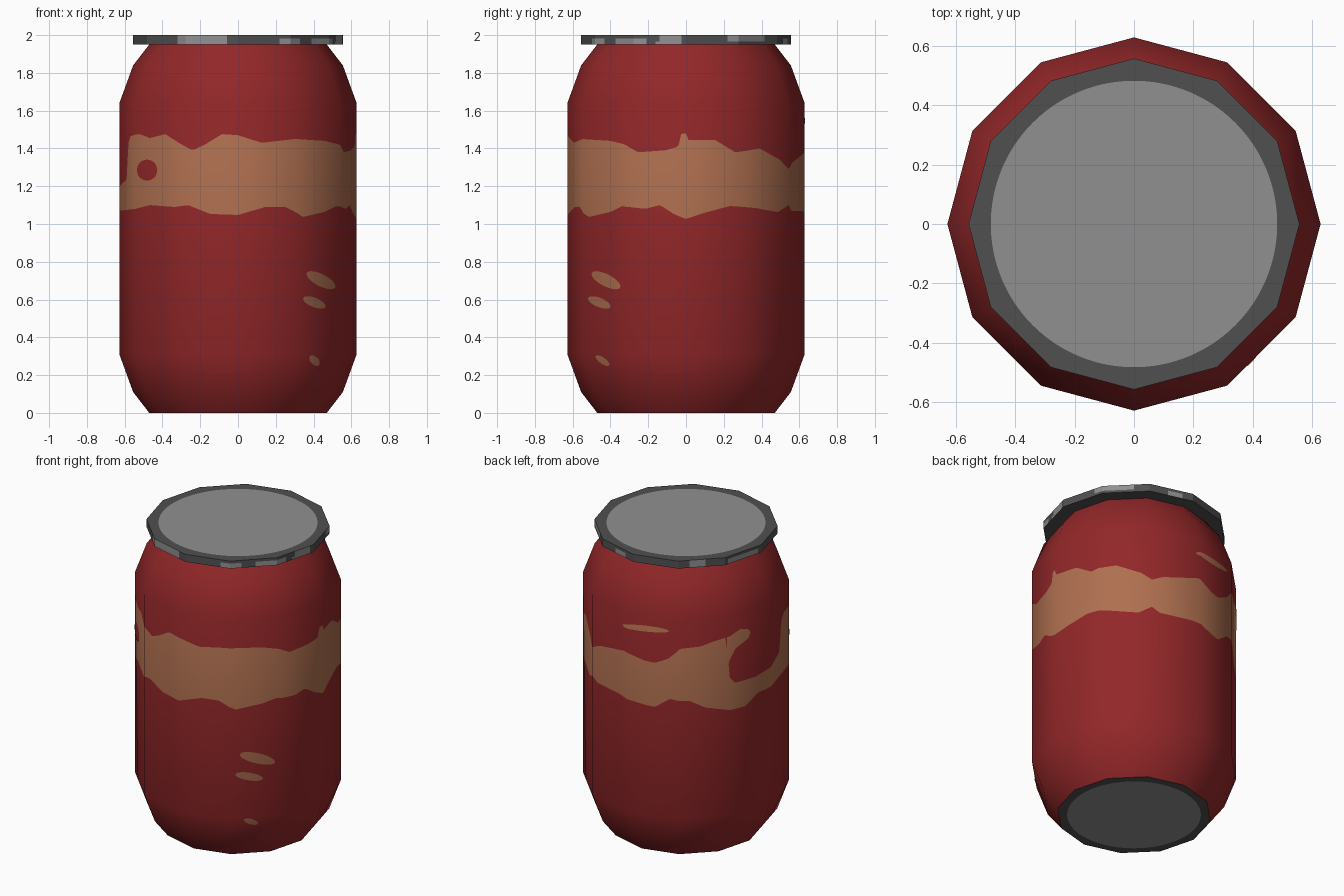
import bpy, math
from mathutils import Vector

if "Cube" in bpy.data.objects:
    bpy.data.objects.remove(bpy.data.objects["Cube"])

SIDES, SUB = 12, 24            # twelve flat sides, each split into fine columns
PROFILE = [(0, .47), (.11, .555), (.31, .628), (1.64, .628), (1.84, .555), (1.95, .47)]
SLOPE = [(0, -.61), (.11, -.48), (.31, -.17), (1.64, .17), (1.84, .48), (1.95, .61)]

# wavy band edges: (side number counted from +x, height)
UPPER = [(-6, 1.2), (-5.55, 1.235), (-5.48, 1.34), (-5.43, 1.43), (-5.3, 1.465), (-4.9, 1.476),
         (-4.66, 1.455), (-4.31, 1.476), (-4, 1.43), (-3.77, 1.39), (-3.56, 1.42), (-3.27, 1.476),
         (-3, 1.47), (-2.6, 1.43), (-2.04, 1.45), (-1.37, 1.44), (-1.03, 1.42), (-.81, 1.38),
         (-.35, 1.39), (-.13, 1.41), (-.08, 1.48), (0, 1.48), (.04, 1.445), (.49, 1.445),
         (.83, 1.38), (1.33, 1.4), (1.8, 1.34), (2, 1.29), (2.22, 1.325), (2.95, 1.375),
         (3.36, 1.335), (3.56, 1.33), (3.82, 1.37), (4.06, 1.445), (4.44, 1.45), (4.72, 1.48),
         (4.95, 1.5), (4.97, 1.24), (5.13, 1.18), (5.62, 1.173), (6, 1.2)]
LOWER = [(-6, 1.07), (-5, 1.08), (-4.66, 1.1), (-4.08, 1.09), (-3.84, 1.1), (-3.47, 1.053),
         (-3, 1.048), (-2.54, 1.09), (-2.2, 1.09), (-1.87, 1.037), (-1.36, 1.065), (-1.1, 1.095),
         (-.69, 1.08), (-.44, 1.1), (-.19, 1.05), (0, 1.027), (.32, 1.06), (.74, 1.095),
         (1.22, 1.085), (1.75, 1.063), (2, 1.1), (2.16, 1.07), (2.81, 1.07), (3.36, 1.04),
         (3.56, 1.035), (3.86, 1.105), (4.25, 1.09), (4.53, 1.04), (5.01, 1.01), (5.37, 1),
         (5.69, 1.06), (6, 1.07)]


def material(name, r, g, b):
    m = bpy.data.materials.new(name)
    m.diffuse_color = (r, g, b, 1)
    m.use_nodes = True
    m.node_tree.nodes["Principled BSDF"].inputs["Base Color"].default_value = m.diffuse_color
    return m


RED = material("deep red", .29, .02, .022)
TAN = material("tan", .43, .16, .08)
DARK = material("dark grey", .08, .08, .08)
LIGHT = material("light grey", .28, .28, .28)


def interp(table, x):
    if x <= table[0][0]:
        return table[0][1]
    for (a, p), (b, q) in zip(table, table[1:]):
        if x <= b:
            return p + (q - p) * (x - a) / (b - a)
    return table[-1][1]


def corner(k, r):
    a = math.radians(30 * k)
    return Vector((r * math.cos(a), r * math.sin(a), 0))


def poly(t, r, z):
    """Point on the twelve-sided outline at side position t."""
    k = math.floor(t)
    p = corner(k, r).lerp(corner(k + 1, r), t - k)
    p.z = z
    return p


def circ(t, r, z):
    p = corner(t, r)
    p.z = z
    return p


def normal(t, z):
    nz = interp(SLOPE, z)
    k = math.floor(t)
    n = corner(k, 1).lerp(corner(k + 1, 1), t - k).normalized() * math.sqrt(1 - nz * nz)
    n.z = nz
    return n


def make(name, verts, faces, mats, index, normals=None):
    me = bpy.data.meshes.new(name)
    me.from_pydata(verts, [], faces)
    for m in mats:
        me.materials.append(m)
    for p, i in zip(me.polygons, index):
        p.material_index = i
        p.use_smooth = normals is not None
    me.update()
    if normals:
        me.normals_split_custom_set_from_vertices(normals)
    ob = bpy.data.objects.new(name, me)
    bpy.context.collection.objects.link(ob)
    return ob


# jar body: columns around the outline, with the band edges as two of the rows
N = SIDES * SUB
verts, norms, faces, index = [], [], [], []
for c in range(N):
    t = -6 + c / SUB
    for z in (0, .11, .31, interp(LOWER, t), interp(UPPER, t), 1.64, 1.84, 1.95):
        verts.append(poly(t, interp(PROFILE, z), z))
        norms.append(normal(t, z))
for c in range(N):
    for r in range(7):
        a, b = c * 8 + r, (c + 1) % N * 8 + r
        faces.append((a, b, b + 1, a + 1))
        index.append(1 if r == 3 else 0)
make("jar_body", verts, faces, [RED, TAN], index, norms)


def strip(name, t0, t1, lo, hi, mat):
    """Thin painted mark lying on the body between two height rules."""
    n, rows = 24, 4
    v, nn, f = [], [], []
    for i in range(n + 1):
        t = t0 + (t1 - t0) * i / n
        for j in range(rows + 1):
            z = lo(t) + (hi(t) - lo(t)) * j / rows
            d = normal(t, z)
            v.append(poly(t, interp(PROFILE, z), z) + d * .004)
            nn.append(d)
    for i in range(n):
        for j in range(rows):
            a, b = i * (rows + 1) + j, (i + 1) * (rows + 1) + j
            f.append((a, b, b + 1, a + 1))
    make(name, v, f, [mat], [0] * len(f), nn)


def blob(name, t0, z0, t1, z1, w, mat):
    def edge(sign):
        def h(t):
            s = (t - t0) / (t1 - t0)
            return z0 + (z1 - z0) * s + sign * w * math.sqrt(max(.0004, 1 - (2 * s - 1) ** 2))
        return h
    strip(name, t0, t1, edge(-1), edge(1), mat)


# worn marks on the body
blob("upper_scratch", -1.8, .735, -1.13, .67, .035, TAN)
blob("middle_scratch", -1.88, .605, -1.36, .565, .026, TAN)
blob("lower_scratch", -1.72, .295, -1.44, .26, .022, TAN)
blob("back_scratch", 2.89, 1.544, 3.85, 1.558, .02, TAN)
blob("band_hole", -4.95, 1.285, -4.48, 1.285, .055, RED)
FINGER_LO = [(4.94, 1.25), (4.98, 1.34), (5.13, 1.41), (5.45, 1.45), (5.49, 1.48)]
FINGER_HI = [(4.94, 1.5), (5.25, 1.53), (5.44, 1.51), (5.49, 1.49)]
strip("band_finger", 4.94, 5.49, lambda t: interp(FINGER_LO, t),
      lambda t: interp(FINGER_HI, t), TAN)


def plate(name, rings, chips):
    """Stack of rings closed by a light disc; chips colour part of the rim."""
    v, f, ix = [], [], []
    for shape, r, z in rings:
        v += [shape(-6 + c / SUB, r, z) for c in range(N)]
    for k in range(len(rings) - 1):
        for c in range(N):
            d = (c + 1) % N
            f.append((k * N + c, k * N + d, (k + 1) * N + d, (k + 1) * N + c))
            deg = (-6 + (c + .5) / SUB) * 30
            ix.append(int(any(a < deg < b and k in rows for a, b, rows in chips)))
    last = (len(rings) - 1) * N
    f.append(tuple(range(last, last + N)))
    ix.append(1)
    return make(name, v, f, [DARK, LIGHT], ix)


# lid with a chipped rim and a round light top
CHIPS = [(-126, -96, (1, 2, 3)), (-66, -52, (1, 2)), (-44, -22, (1, 2)), (-15, -3, (1, 2, 3)),
         (-17, -12, (1,)), (24, 50, (2, 3)), (72, 83, (1, 2)), (128, 137, (1, 2, 3)),
         (153, 177, (1, 2))]
plate("lid", [(poly, .46, 1.95), (poly, .557, 1.95), (poly, .557, 1.966), (poly, .557, 1.983),
              (poly, .557, 2.0), (circ, .482, 2.0)], CHIPS)

# base, facing down
base = plate("base", [(poly, .47, 0), (circ, .405, 0)], [])
base.data.flip_normals()
